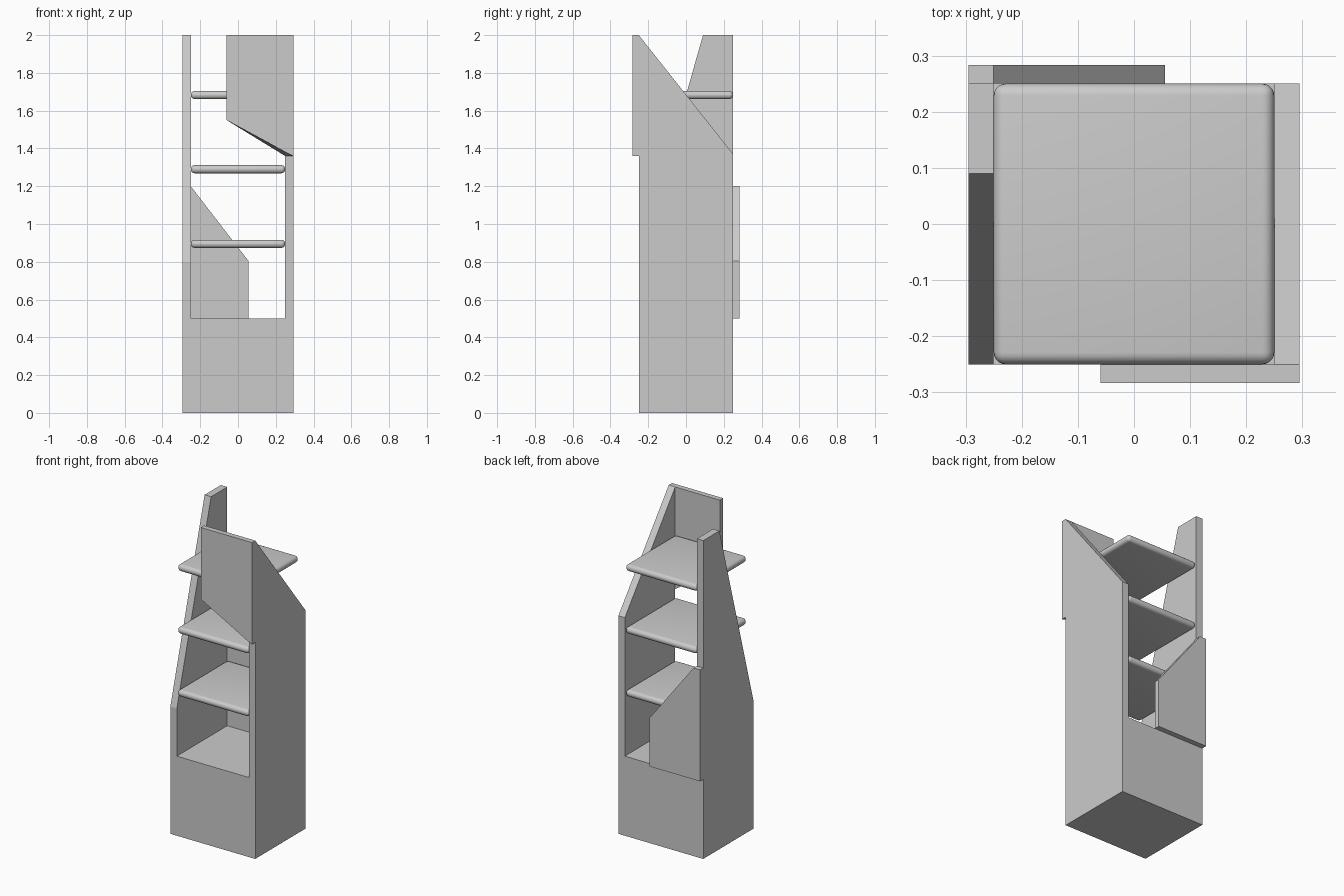
import bpy, bmesh

if "Cube" in bpy.data.objects:
    bpy.data.objects.remove(bpy.data.objects["Cube"])


def prism(name, profile, y0, y1, tweak=None):
    """Extrude an (x, z) profile from y0 (front) to y1 (back)."""
    bm = bmesh.new()
    front = [bm.verts.new((x, y0, z)) for x, z in profile]
    back = [bm.verts.new((x, y1, z)) for x, z in profile]
    n = len(profile)
    bm.faces.new(front)
    bm.faces.new(back[::-1])
    for i in range(n):
        j = (i + 1) % n
        bm.faces.new((front[j], front[i], back[i], back[j]))
    if tweak:
        tweak(bm, front, back)
    bmesh.ops.recalc_face_normals(bm, faces=bm.faces)
    mesh = bpy.data.meshes.new(name)
    bm.to_mesh(mesh)
    bm.free()
    obj = bpy.data.objects.new(name, mesh)
    bpy.context.collection.objects.link(obj)
    return obj


W, IN, D, OUT = 0.295, 0.25, 0.25, 0.283   # outer / inner half width, depth, panel face


# Carcass: solid base with two tall sides, each cut at its own slope
def cut_sides(bm, front, back):
    bmesh.ops.connect_verts(bm, verts=[front[6], front[9]])   # fold on left side
    for i in (7, 8):
        front[i].co.y = 0.09                                  # left side leans back
    for i in (2, 3):
        back[i].co.z = 1.37                                   # right side drops to the rear


prism("carcass", [(-W, 0), (W, 0), (W, 2), (IN, 2), (IN, 0.5), (-IN, 0.5),
                  (-IN, 0.8), (-IN, 2), (-W, 2), (-W, 0.8)], -D, D, cut_sides)


# Upper front panel, lower edge slightly twisted near the right side
def lift_corner(bm, front, back):
    front[3].co.z = 1.382


prism("front_panel", [(-0.06, 2), (-0.06, 1.55), (-0.059, 1.549), (IN, 1.36), (W, 1.36), (W, 2)],
      -OUT, -D, lift_corner)

# Lower back panel
prism("back_panel", [(-W, 0.5), (0.055, 0.5), (0.055, 0.805), (-IN, 1.2), (-W, 1.2)], D, OUT)

# Three shelves with rounded edges
for i, z in enumerate((0.895, 1.29, 1.683)):
    bpy.ops.mesh.primitive_cube_add(size=1, location=(0, 0, z))
    shelf = bpy.context.object
    shelf.name = f"shelf_{i + 1}"
    shelf.scale = (0.5, 0.5, 0.043)
    bpy.ops.object.transform_apply(location=False, rotation=False, scale=True)
    bev = shelf.modifiers.new("rounding", 'BEVEL')
    bev.width, bev.segments = 0.021, 5
    bpy.ops.object.modifier_apply(modifier=bev.name)
    bpy.ops.object.shade_smooth_by_angle()
